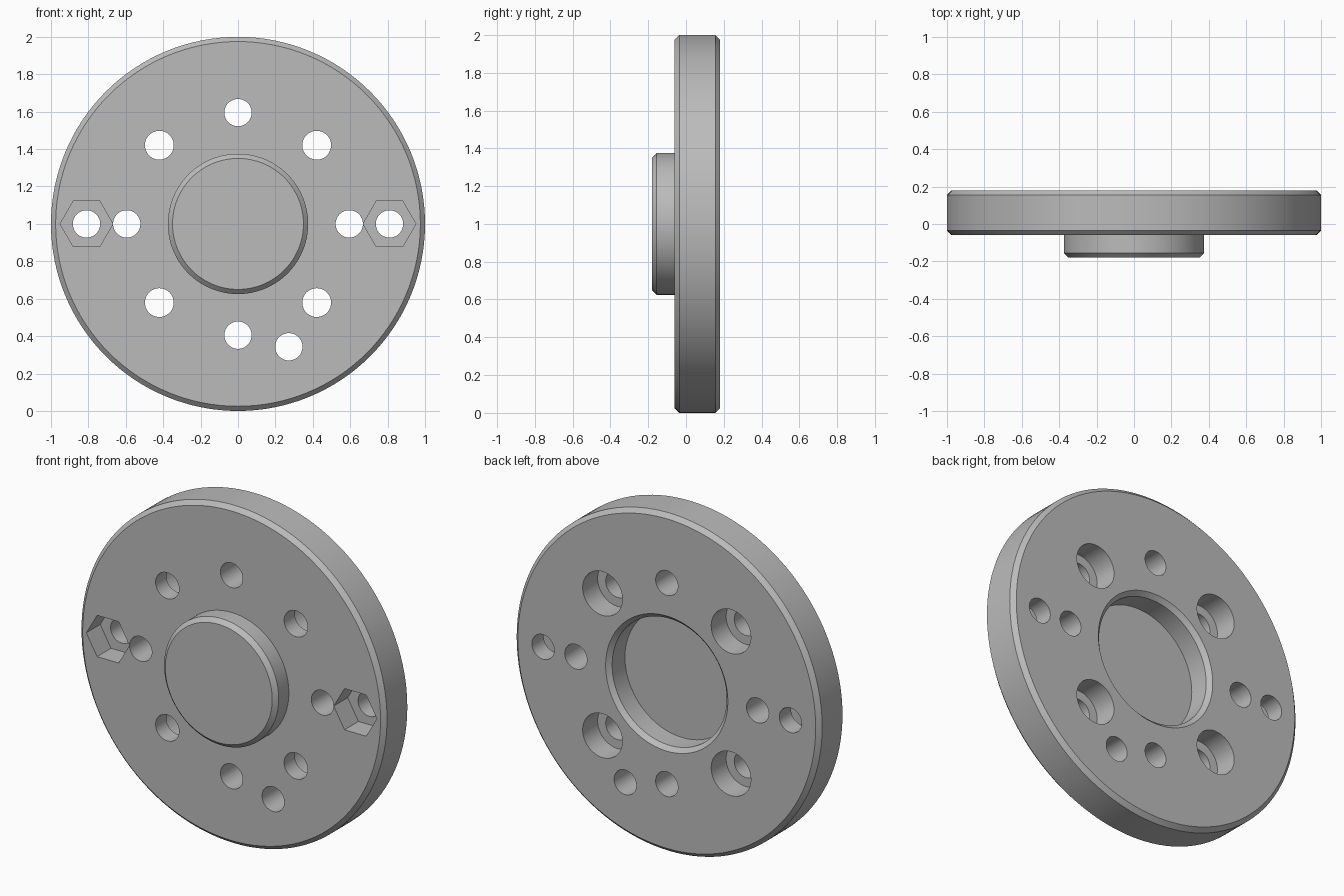
import bpy, bmesh
from math import sin, cos, pi, radians
from mathutils import Matrix, Vector

if "Cube" in bpy.data.objects:
    bpy.data.objects.remove(bpy.data.objects["Cube"], do_unlink=True)

# Single machined-metal colour
metal = bpy.data.materials.new("plain grey metal")
metal.use_nodes = True
grey = (0.5, 0.5, 0.5, 1)
metal.diffuse_color = grey
metal.node_tree.nodes["Principled BSDF"].inputs["Base Color"].default_value = grey

CENTRE_Z = 1.0
FRONT, BACK = -0.06, 0.18
BEVEL = 0.025


def make_object(name, bm):
    bmesh.ops.recalc_face_normals(bm, faces=bm.faces)
    mesh = bpy.data.meshes.new(name)
    bm.to_mesh(mesh)
    bm.free()
    mesh.materials.append(metal)
    obj = bpy.data.objects.new(name, mesh)
    bpy.context.collection.objects.link(obj)
    return obj


def turned_part(name, profile, segments):
    """Lathe a (radius, y) profile about the y axis, closing both ends."""
    bm = bmesh.new()
    rings = []
    for r, y in profile:
        angles = [2 * pi * i / segments for i in range(segments)]
        rings.append([bm.verts.new((r * cos(a), y, CENTRE_Z + r * sin(a))) for a in angles])
    for a, b in zip(rings, rings[1:]):
        for i in range(segments):
            j = (i + 1) % segments
            bm.faces.new((a[i], a[j], b[j], b[i]))
    bm.faces.new(rings[0])
    bm.faces.new(rings[-1])
    return make_object(name, bm)


def cut(target, x, z, radius, y0, y1, sides=48):
    """Remove a prism running along y from y0 to y1."""
    bm = bmesh.new()
    place = (Matrix.Translation(Vector((x, (y0 + y1) / 2, z)))
             @ Matrix.Rotation(pi / 2, 4, 'X')
             @ Matrix.Rotation(pi / 2, 4, 'Z'))
    bmesh.ops.create_cone(bm, cap_ends=True, segments=sides, radius1=radius,
                          radius2=radius, depth=y1 - y0, matrix=place)
    cutter = make_object("cutter", bm)
    cutter.hide_render = True
    mod = target.modifiers.new("hole", 'BOOLEAN')
    mod.operation = 'DIFFERENCE'
    mod.solver = 'EXACT'
    mod.object = cutter
    bpy.ops.object.modifier_apply(modifier=mod.name)
    bpy.data.objects.remove(cutter, do_unlink=True)


# Plate with front boss and chamfered back recess
boss_r, boss_front, recess_floor = 0.375, -0.18, 0.035
plate = turned_part("flange_plate", [
    (boss_r - BEVEL, boss_front), (boss_r, boss_front + BEVEL), (boss_r, FRONT),
    (1 - BEVEL, FRONT), (1, FRONT + BEVEL),
    (1, BACK - BEVEL), (1 - BEVEL, BACK),
    (boss_r + BEVEL, BACK), (boss_r, BACK - BEVEL), (boss_r, recess_floor),
], 128)
bpy.ops.object.select_all(action='DESELECT')
bpy.context.view_layer.objects.active = plate
plate.select_set(True)

# Ring of eight bolt holes, the diagonal ones counterbored from the back
for i in range(8):
    a = radians(45 * i)
    x, z = 0.595 * cos(a), CENTRE_Z + 0.595 * sin(a)
    cut(plate, x, z, 0.077 if i % 2 else 0.073, FRONT - 0.1, BACK + 0.1)
    if i % 2:
        cut(plate, x, z, 0.13, 0.04, BACK + 0.1)

# Outer holes with hexagonal nut pockets in the front
for x in (-0.81, 0.81):
    cut(plate, x, CENTRE_Z, 0.073, FRONT - 0.1, BACK + 0.1)
    cut(plate, x, CENTRE_Z, 0.141, FRONT - 0.1, 0.07, sides=6)

# Single offset locating hole
cut(plate, 0.272, 0.343, 0.073, FRONT - 0.1, BACK + 0.1)

bpy.ops.object.shade_smooth_by_angle(angle=radians(30))
